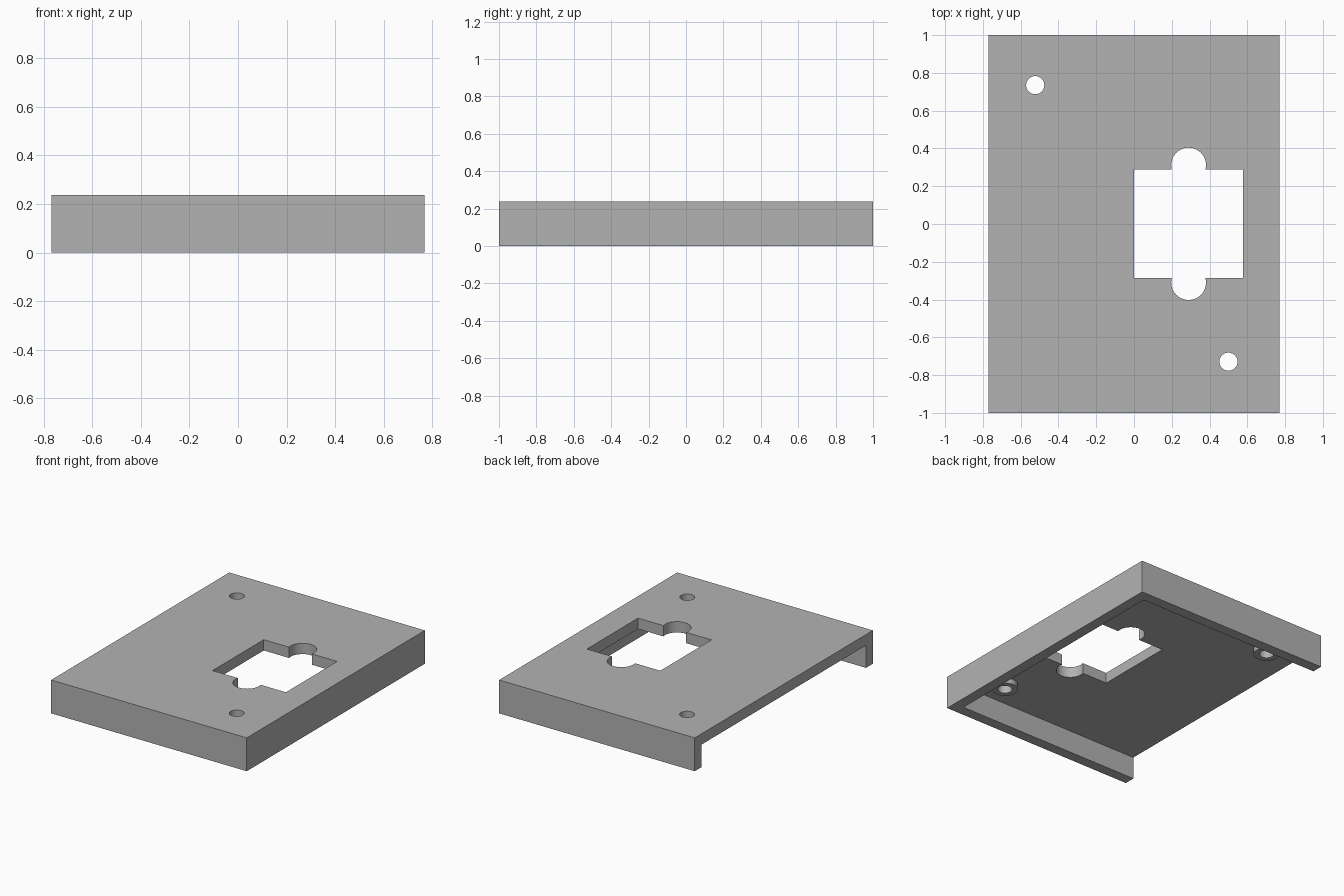
import bpy
import math

WIDTH, LENGTH, HEIGHT = 1.538, 2.0, 0.237
WALL = 0.077
UNDER = HEIGHT - WALL          # underside of the top plate
BOSS_DEPTH = 0.038

start = bpy.data.objects.get("Cube")
if start:
    bpy.data.objects.remove(start, do_unlink=True)

grey = bpy.data.materials.new("plain grey")
grey.use_nodes = True
COLOUR = (0.45, 0.45, 0.45, 1)
grey.diffuse_color = COLOUR
grey.node_tree.nodes["Principled BSDF"].inputs["Base Color"].default_value = COLOUR


def box(name, x, y, z):
    """Box from (min, max) pairs."""
    spans = (x, y, z)
    bpy.ops.mesh.primitive_cube_add(size=1, location=[(a + b) / 2 for a, b in spans])
    ob = bpy.context.object
    ob.name = name
    ob.scale = [b - a for a, b in spans]
    bpy.ops.object.transform_apply(location=True, rotation=True, scale=True)
    ob.data.materials.append(grey)
    return ob


def cylinder(name, x, y, radius, z):
    bpy.ops.mesh.primitive_cylinder_add(vertices=48, radius=radius, depth=z[1] - z[0],
                                        location=(x, y, sum(z) / 2))
    ob = bpy.context.object
    ob.name = name
    ob.data.materials.append(grey)
    return ob


def combine(target, tool, operation):
    """Apply a boolean and discard the helper."""
    tool.hide_render = True
    mod = target.modifiers.new(operation.lower(), "BOOLEAN")
    mod.operation = operation
    mod.solver = "EXACT"
    mod.object = tool
    bpy.context.view_layer.objects.active = target
    bpy.ops.object.modifier_apply(modifier=mod.name)
    bpy.data.objects.remove(tool, do_unlink=True)


# Cover: plate with walls on the front, back and left, open on the right
hx, hy = WIDTH / 2, LENGTH / 2
cover = box("cover_plate", (-hx, hx), (-hy, hy), (0, HEIGHT))
combine(cover, box("cavity", (-hx - 1, hx - WALL), (-hy + WALL, hy - WALL), (-1, UNDER)),
        "DIFFERENCE")

# Screw bosses below the plate, each with a through hole
through = (-0.5, 0.5)
for x, y in ((-0.523, 0.735), (0.5, -0.729)):
    combine(cover, cylinder("screw_boss", x, y, 0.085, (UNDER - BOSS_DEPTH, UNDER + WALL / 2)),
            "UNION")
    combine(cover, cylinder("screw_hole", x, y, 0.048, through), "DIFFERENCE")

# Square window with a rounded notch at each end
combine(cover, box("window", (0, 0.577), (-0.286, 0.289), through), "DIFFERENCE")
for side in (-1, 1):
    combine(cover, cylinder("window_notch", 0.289, side * 0.311 + 0.001, 0.092, through),
            "DIFFERENCE")

bpy.ops.object.select_all(action="DESELECT")
cover.select_set(True)
bpy.context.view_layer.objects.active = cover
bpy.ops.object.shade_smooth_by_angle(angle=math.radians(30))
